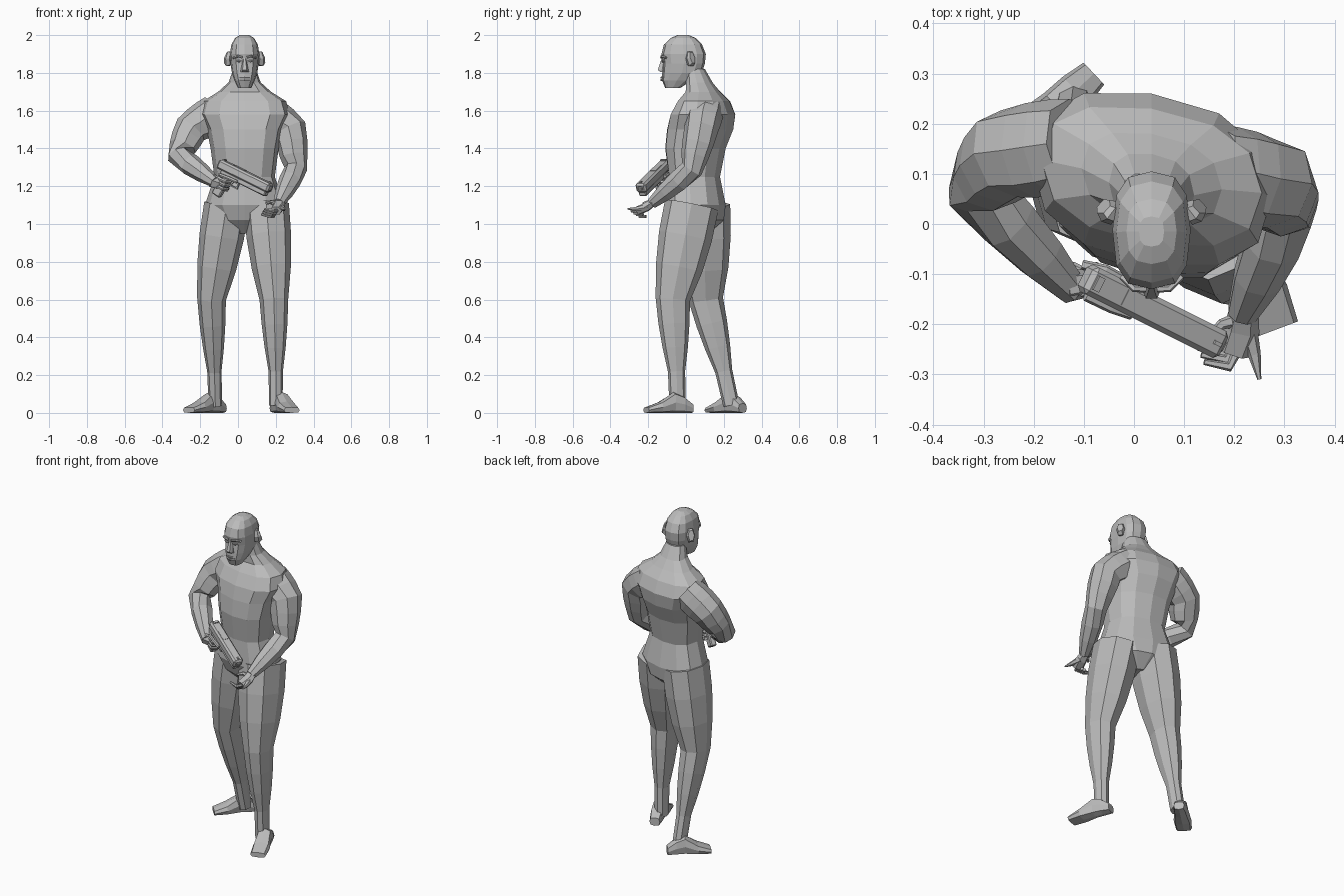
import bpy, bmesh, math
from mathutils import Vector, Matrix

cube = bpy.data.objects.get("Cube")
if cube:
    bpy.data.objects.remove(cube, do_unlink=True)

grey_tone = (.5, .5, .5, 1)
grey = bpy.data.materials.new("plain_grey")
grey.use_nodes = True
grey.diffuse_color = grey_tone
grey.node_tree.nodes["Principled BSDF"].inputs["Base Color"].default_value = grey_tone

DEPTH_AXIS = Vector((0, 1, 0))
UP_AXIS = Vector((0, 0, 1))
BODY_X = .035


def finish(name, bm):
    bmesh.ops.recalc_face_normals(bm, faces=bm.faces)
    mesh = bpy.data.meshes.new(name)
    bm.to_mesh(mesh)
    bm.free()
    mesh.materials.append(grey)
    part = bpy.data.objects.new(name, mesh)
    bpy.context.scene.collection.objects.link(part)


def unit_ring(sides, power):
    """Rounded square outline that touches the unit box."""
    def soften(value):
        return math.copysign(abs(value) ** (2 / power), value)
    angles = [math.tau * i / sides for i in range(sides)]
    return [(soften(math.cos(a)), soften(math.sin(a))) for a in angles]


def skin(name, rings):
    """Bridge neighbouring rings of points and cap both ends."""
    bm = bmesh.new()
    loops = [[bm.verts.new(point) for point in ring] for ring in rings]
    for lower, upper in zip(loops, loops[1:]):
        for i in range(len(lower)):
            bm.faces.new((lower[i - 1], lower[i], upper[i], upper[i - 1]))
    bm.faces.new(loops[0])
    bm.faces.new(loops[-1])
    finish(name, bm)


def stack(name, sections, sides=12, power=2.4, turn=0):
    """Level sections given as height, front, back and half width."""
    outline = unit_ring(sides, power)
    rings = []
    for height, front, back, half in sections:
        middle, deep = (front + back) / 2, (back - front) / 2
        rings.append([(BODY_X + half * u, middle + deep * v - turn * half * u, height)
                      for u, v in outline])
    skin(name, rings)


def tube(name, path, widths, flat=1, sides=6, power=2.3, axis=UP_AXIS):
    """Sections square to a path; flat is height divided by width."""
    points = [Vector(p) for p in path]
    outline = unit_ring(sides, power)
    rings = []
    for i, (point, width) in enumerate(zip(points, widths)):
        ahead = points[min(i + 1, len(points) - 1)] - points[max(i - 1, 0)]
        side = ahead.cross(axis).normalized()
        rise = side.cross(ahead).normalized()
        rings.append([point + width * (side * u + rise * v * flat) for u, v in outline])
    skin(name, rings)


def limb(name, joints, girths, muscles, flat=1):
    """Tapered bones, each swelling in the middle by its muscle."""
    path, widths, cuts = [], [], 3
    for start, end, thick, thin, muscle in zip(joints, joints[1:], girths, girths[1:], muscles):
        for step in range(cuts):
            t = step / cuts
            path.append(Vector(start).lerp(Vector(end), t))
            widths.append(thick + (thin - thick) * t + muscle * math.sin(math.pi * t))
    path.append(joints[-1])
    widths.append(girths[-1])
    tube(name, path, widths, flat, sides=8, axis=DEPTH_AXIS)


def foot(name, heel, toe):
    """Sole from heel to toe, as share of length, half width and height."""
    outline = unit_ring(8, 3.2)
    start, end = Vector(heel), Vector(toe)
    side = (end - start).cross(UP_AXIS).normalized()
    rings = []
    for share, half, height in ((0, .03, .05), (.2, .038, .09), (.4, .04, .11),
                                (.7, .05, .06), (1, .045, .03)):
        spot = start.lerp(end, share)
        rings.append([spot + side * half * u + UP_AXIS * height * (v + 1) / 2 for u, v in outline])
    skin(name, rings)


# Torso with pelvis and neck
stack("torso", [
    (.95, 0, .12, .05), (1.02, -.07, .2, .16), (1.1, -.1, .21, .21), (1.25, -.09, .18, .16),
    (1.4, -.11, .21, .18), (1.5, -.1, .25, .2), (1.58, -.08, .26, .24), (1.65, -.04, .23, .22),
    (1.7, 0, .18, .14), (1.75, 0, .14, .085), (1.82, 0, .1, .06)], turn=.15)

# Legs and feet
leg_girths, leg_muscles = (.12, .076, .038, .036), (.015, .006, 0)
limb("left_leg", [(.15, .03, 1.1), (.19, -.07, .6), (.2, -.05, .22), (.2, -.045, .04)],
     leg_girths, leg_muscles, flat=1.2)
limb("right_leg", [(-.06, .09, 1.1), (-.14, .105, .6), (-.125, .2, .22), (-.12, .24, .04)],
     leg_girths, leg_muscles, flat=1.2)
foot("left_foot", (.195, .03, 0), (.285, -.21, 0))
foot("right_foot", (-.08, .3, 0), (-.26, .13, 0))

# Arms from collar through upper arm and elbow to wrist
arm_girths, arm_muscles = (.09, .09, .06, .03), (.006, .004, .01)
limb("left_arm", [(.15, .11, 1.6), (.275, .08, 1.5), (.305, .03, 1.29), (.215, -.18, 1.11)],
     arm_girths, arm_muscles)
limb("right_arm", [(-.12, .16, 1.6), (-.25, .14, 1.5), (-.315, .07, 1.36), (-.12, -.135, 1.22)],
     arm_girths, arm_muscles)

# Left hand: palm, pointing finger, thumb and a row of curled fingers
tube("left_palm", [(.22, -.165, 1.12), (.215, -.21, 1.09), (.2, -.255, 1.07)],
     (.028, .036, .034), flat=.7)
tube("left_index_finger", [(.225, -.2, 1.09), (.24, -.26, 1.08), (.25, -.31, 1.08)],
     (.02, .013, .004))
tube("left_thumb", [(.21, -.19, 1.1), (.175, -.2, 1.115), (.15, -.225, 1.11)],
     (.015, .011, .007))
for i in range(4):
    knuckle = Vector((.19, -.285, 1.07)) + i * Vector((-.006, .014, -.01))
    tube(f"left_curled_finger_{i}",
         [knuckle + Vector((.015, .03, 0)), knuckle, knuckle + Vector((-.05, .01, .01))],
         (.01, .01, .006))

# Head and the features on its centre line
stack("head", [
    (1.72, -.11, -.03, .035), (1.76, -.127, .03, .054), (1.8, -.126, .085, .067),
    (1.85, -.122, .1, .075), (1.9, -.13, .105, .078), (1.95, -.117, .085, .07),
    (1.985, -.08, .05, .05), (2, -.045, .015, .025)], power=2.7)
stack("nose", [(1.805, -.14, -.1, .023), (1.816, -.152, -.1, .02), (1.88, -.13, -.1, .008)], sides=6)
for name, height in (("lower_lip", 1.762), ("upper_lip", 1.775)):
    tube(name, [(BODY_X + u * .027, -.13 + .012 * abs(u), height) for u in (-1, 0, 1)],
         (.004, .006, .004))

# Paired features: distance from the middle, depth and height along each
features = {
    "brow": ([(.012, -.13, 1.882), (.035, -.129, 1.888), (.06, -.105, 1.88)], (.007, .007, .006), 1),
    "eye": ([(.016, -.121, 1.862), (.031, -.122, 1.862), (.046, -.112, 1.862)], (.004, .007, .004), 1),
    "ear": ([(.07, .015, 1.875), (.085, .025, 1.875), (.096, .035, 1.88)], (.02, .025, .018), 1.8),
}
for label, sign in (("left", 1), ("right", -1)):
    for feature, (path, widths, flat) in features.items():
        tube(f"{label}_{feature}", [(BODY_X + sign * x, y, z) for x, y, z in path], widths, flat)

# Pistol frame: local x points to the muzzle and local z up
rear, muzzle = Vector((-.1, -.105, 1.313)), Vector((.17, -.24, 1.18))
forward = (muzzle - rear).normalized()
across = UP_AXIS.cross(forward).normalized()
pistol = Matrix((forward, across, forward.cross(across))).transposed().to_4x4()
pistol.translation = rear


def pistol_box(name, along, height, size, lean=0, bevel=0):
    bm = bmesh.new()
    bmesh.ops.create_cube(bm, size=1)
    bmesh.ops.scale(bm, vec=size, verts=bm.verts)
    if bevel:
        bmesh.ops.bevel(bm, geom=list(bm.edges), offset=bevel, segments=1, affect='EDGES')
    place = Matrix.Translation((along, 0, height)) @ Matrix.Rotation(lean, 4, 'Y')
    bm.transform(pistol @ place)
    finish(name, bm)


pistol_box("pistol_slide", .165, .008, (.33, .06, .052), bevel=.01)
pistol_box("pistol_lower_frame", .175, -.026, (.29, .044, .03), bevel=.005)
pistol_box("pistol_grip", .06, -.085, (.052, .036, .14), lean=.15, bevel=.006)
pistol_box("ejection_port", .12, .034, (.07, .035, .004))
pistol_box("rear_sight", .02, .037, (.014, .03, .008))
pistol_box("front_sight", .31, .037, (.016, .008, .008))
pistol_box("barrel_end", .332, .008, (.008, .026, .026), bevel=.006)
pistol_box("trigger", .112, -.05, (.008, .01, .03), lean=.3)
pistol_box("trigger_guard_base", .115, -.072, (.07, .014, .007))
pistol_box("trigger_guard_front", .147, -.055, (.007, .014, .035))


# Right hand wrapped around the grip
def gripping_finger(name, path):
    tube(name, [pistol @ Vector(p) for p in path], [.01] * len(path))


tube("right_palm", [(-.14, -.125, 1.23), (-.11, -.12, 1.22), (-.075, -.115, 1.205)],
     (.032, .03, .022), flat=1.2)
for i in range(3):
    drop = -.06 - .021 * i
    gripping_finger(f"right_curled_finger_{i}", [
        (.04, -.028, drop), (.085, -.028, drop), (.095, 0, drop), (.085, .028, drop), (.055, .028, drop)])
gripping_finger("right_index_finger", [(.04, -.033, -.04), (.1, -.032, -.035), (.145, -.026, -.035)])
gripping_finger("right_thumb", [(.01, .02, -.055), (.05, .032, -.03), (.095, .03, -.025)])
